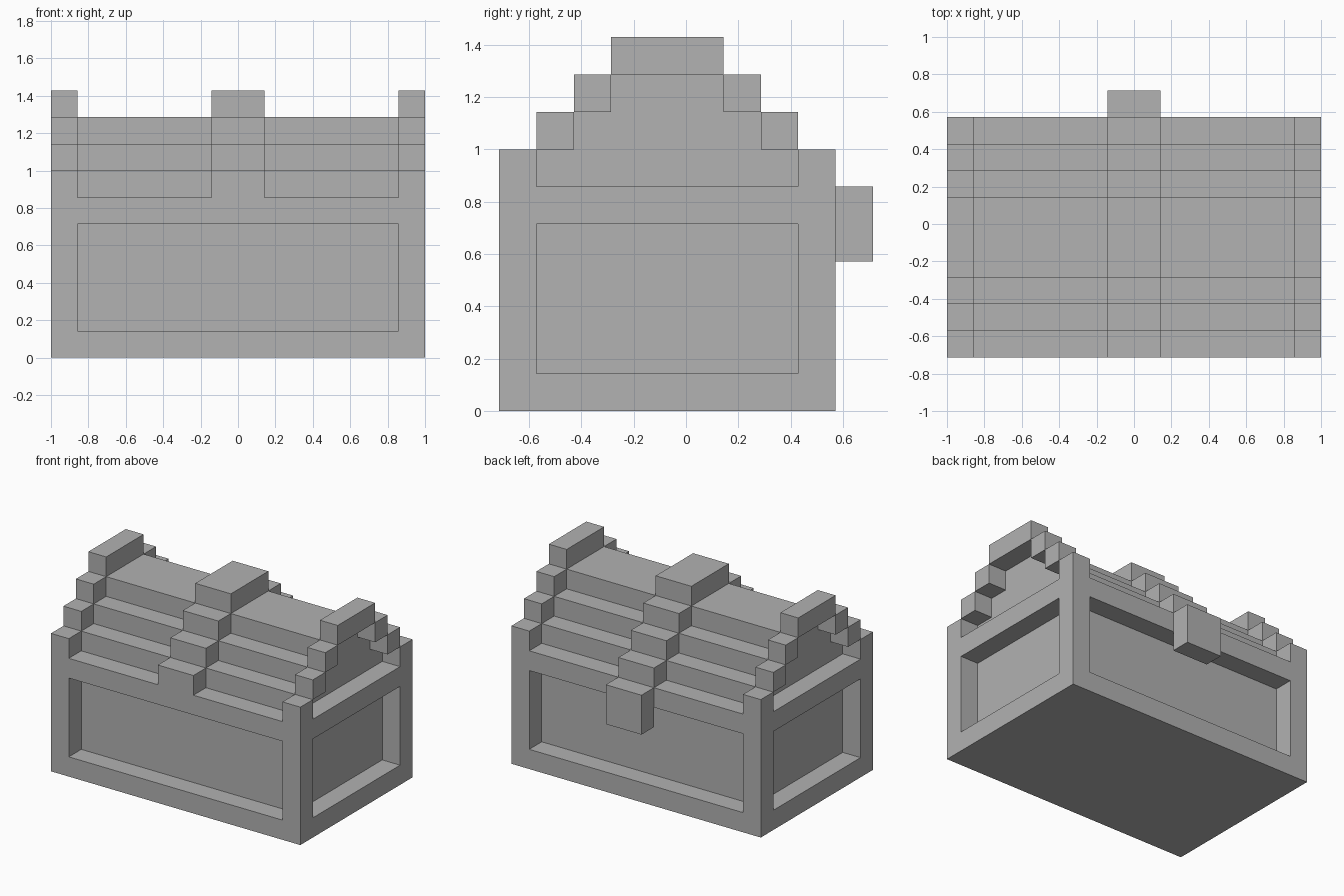
import bpy, bmesh
from mathutils import Vector
from itertools import product

U = 1 / 7  # every part sits on this block grid

if "Cube" in bpy.data.objects:
    bpy.data.objects.remove(bpy.data.objects["Cube"])

grey = bpy.data.materials.new("plain_grey")
grey.use_nodes = True
colour = (0.445, 0.445, 0.445, 1)
grey.diffuse_color = colour
grey.node_tree.nodes["Principled BSDF"].inputs["Base Color"].default_value = colour


def finish(name, bm):
    bmesh.ops.scale(bm, vec=(U, U, U), verts=bm.verts)
    mesh = bpy.data.meshes.new(name)
    bm.to_mesh(mesh)
    bm.free()
    mesh.materials.append(grey)
    obj = bpy.data.objects.new(name, mesh)
    bpy.context.collection.objects.link(obj)
    return obj


def add_box(bm, low, high):
    low, high = Vector(low), Vector(high)
    verts = bmesh.ops.create_cube(bm, size=1)["verts"]
    for v in verts:
        v.co = (low + high) / 2 + v.co * (high - low)


# Frame: base slab, corner posts, top rails and the studs above the rails
def in_frame(x, y, z):
    long_side = y in (-5, 3)
    sides = (x in (-7, 6)) + long_side
    if z == 0:
        return True
    if z == 5:
        return sides >= 1
    if z == 6 and long_side and x in (-1, 0):
        return True
    return sides == 2


cells = {c for c in product(range(-7, 7), range(-5, 4), range(7)) if in_frame(*c)}
bm = bmesh.new()
for cell in cells:
    middle = Vector(cell) + Vector((0.5, 0.5, 0.5))
    for axis, sign in product(range(3), (-1, 1)):
        normal = Vector((0, 0, 0))
        normal[axis] = sign
        if tuple(int(round(a)) for a in Vector(cell) + normal) in cells:
            continue
        # outward square on each exposed side of the block
        a = Vector((0, 0, 0))
        a[(axis + 1) % 3] = 0.5
        b = normal.cross(a)
        centre = middle + normal / 2
        bm.faces.new([bm.verts.new(centre + p) for p in (-a - b, a - b, a + b, b - a)])
bmesh.ops.remove_doubles(bm, verts=bm.verts, dist=0.001)
bmesh.ops.dissolve_limit(bm, angle_limit=0.01, verts=bm.verts, edges=bm.edges)
finish("chest_frame", bm)

# Recessed walls and stepped lid, extruded from one end profile
half = [(-4, 1), (-4, 7), (-3, 7), (-3, 8), (-2, 8), (-2, 9)]
profile = half + [(-1 - y, z) for y, z in reversed(half)]
bm = bmesh.new()
end = bm.faces.new([bm.verts.new((-6, y, z)) for y, z in profile])
new = bmesh.ops.extrude_face_region(bm, geom=[end])["geom"]
bmesh.ops.translate(bm, vec=(12, 0, 0), verts=[v for v in new if isinstance(v, bmesh.types.BMVert)])
bmesh.ops.recalc_face_normals(bm, faces=bm.faces)
finish("walls_and_lid", bm)

# Stepped ribs arching over the lid
for name, x0, x1 in (("right_rib", -7, -6), ("middle_rib", -1, 1), ("left_rib", 6, 7)):
    bm = bmesh.new()
    for y0, y1, z in ((-4, -3, 7), (-3, -2, 8), (-2, 1, 9), (1, 2, 8), (2, 3, 7)):
        add_box(bm, (x0, y0, z), (x1, y1, z + 1))
    finish(name, bm)

# Latch block on the back
bm = bmesh.new()
add_box(bm, (-1, 4, 4), (1, 5, 6))
finish("latch", bm)
